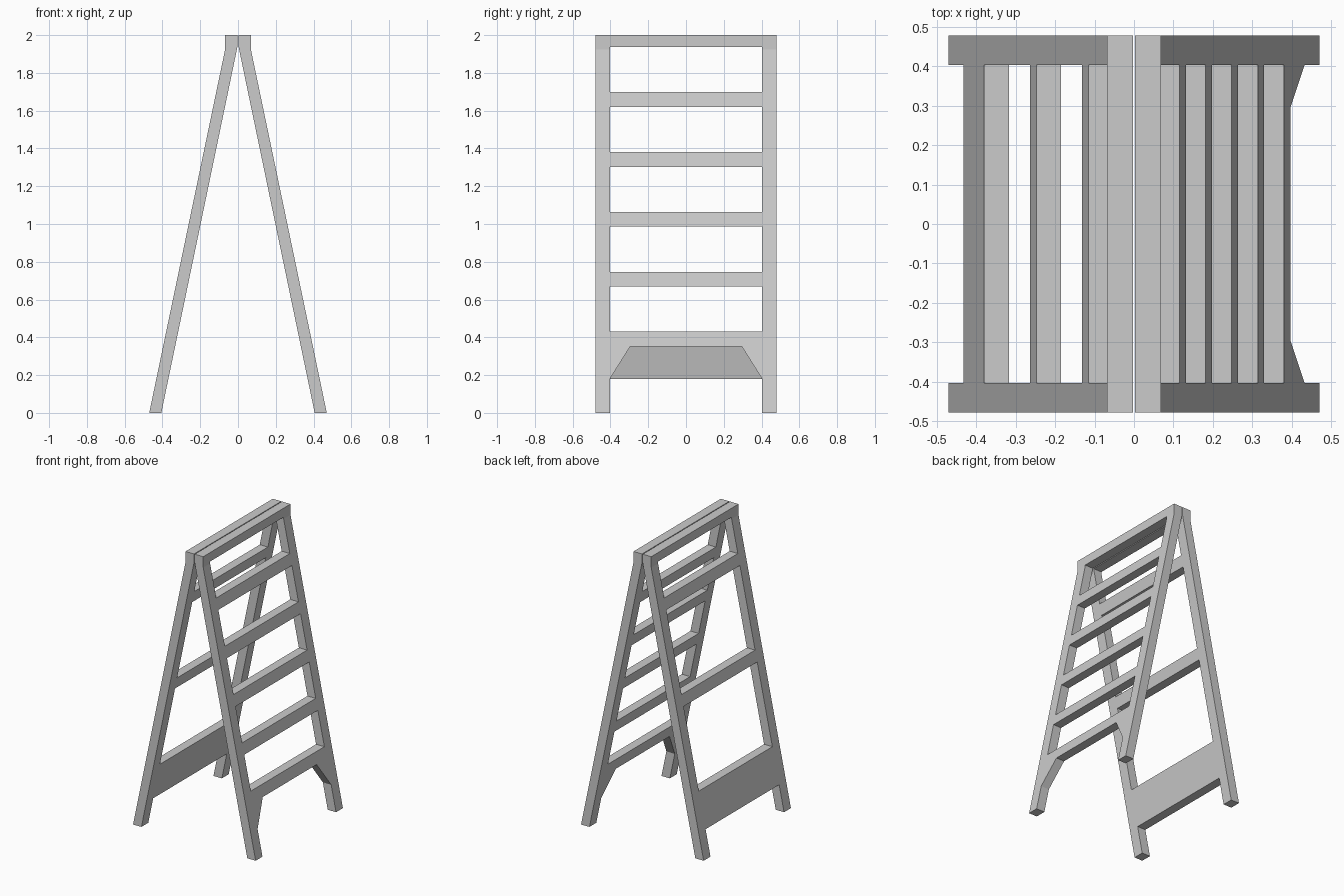
import bpy
import bmesh

if "Cube" in bpy.data.objects:
    bpy.data.objects.remove(bpy.data.objects["Cube"], do_unlink=True)

grey = bpy.data.materials.new("plain_grey")
grey.use_nodes = True
colour = (0.6, 0.6, 0.6, 1)
grey.diffuse_color = colour
shader = next(n for n in grey.node_tree.nodes if n.type == "BSDF_PRINCIPLED")
shader.inputs["Base Color"].default_value = colour

HALF_WIDTH = 0.478
INNER = 0.403          # inner side of the legs
STEP_TOP = 0.43
STEP_GAP = 0.317
STEP_HEIGHT = 0.078
RAIL_BOTTOM = 1.938


def prism(name, points, offset):
    """Extrude a closed loop of 3D points by an offset."""
    bm = bmesh.new()
    face = bm.faces.new([bm.verts.new(p) for p in points])
    ext = bmesh.ops.extrude_face_region(bm, geom=[face])
    verts = [g for g in ext["geom"] if isinstance(g, bmesh.types.BMVert)]
    bmesh.ops.translate(bm, verts=verts, vec=offset)
    bmesh.ops.recalc_face_normals(bm, faces=bm.faces)
    mesh = bpy.data.meshes.new(name)
    bm.to_mesh(mesh)
    bm.free()
    mesh.materials.append(grey)
    obj = bpy.data.objects.new(name, mesh)
    bpy.context.collection.objects.link(obj)
    return obj


def ladder_half(name, side, step_numbers, foot_opening):
    """A leaning board with openings cut between its steps."""
    profile = [(0.47, 0), (0.068, 1.925), (0.068, 2), (0.003, 2),
               (0.003, 1.938), (0.406, 0)]
    board = prism(name, [(side * x, -HALF_WIDTH, z) for x, z in profile],
                  (0, 2 * HALF_WIDTH, 0))

    # openings: the foot, then one above each step
    openings = [foot_opening]
    tops = [STEP_TOP + STEP_GAP * n for n in step_numbers]
    ceilings = [t - STEP_HEIGHT for t in tops[1:]] + [RAIL_BOTTOM]
    for low, high in zip(tops, ceilings):
        openings.append([(INNER, low), (INNER, high)])

    for half in openings:
        loop = half + [(-y, z) for y, z in reversed(half)]
        cutter = prism("opening_cutter", [(-side * 0.2, y, z) for y, z in loop],
                       (side * 1.0, 0, 0))
        cutter.hide_render = True
        mod = board.modifiers.new("opening", "BOOLEAN")
        mod.operation = "DIFFERENCE"
        mod.solver = "EXACT"
        mod.object = cutter
        bpy.context.view_layer.objects.active = board
        bpy.ops.object.modifier_apply(modifier=mod.name)
        bpy.data.objects.remove(cutter, do_unlink=True)
    return board


# climbing side: five steps, braced under the lowest one
ladder_half("climbing_frame", 1, range(5),
            [(INNER, -0.1), (INNER, 0.18), (0.295, STEP_TOP - STEP_HEIGHT)])

# support side: deep bottom panel and two rungs
ladder_half("support_frame", -1, (0, 2, 4), [(INNER, -0.1), (INNER, 0.18)])
